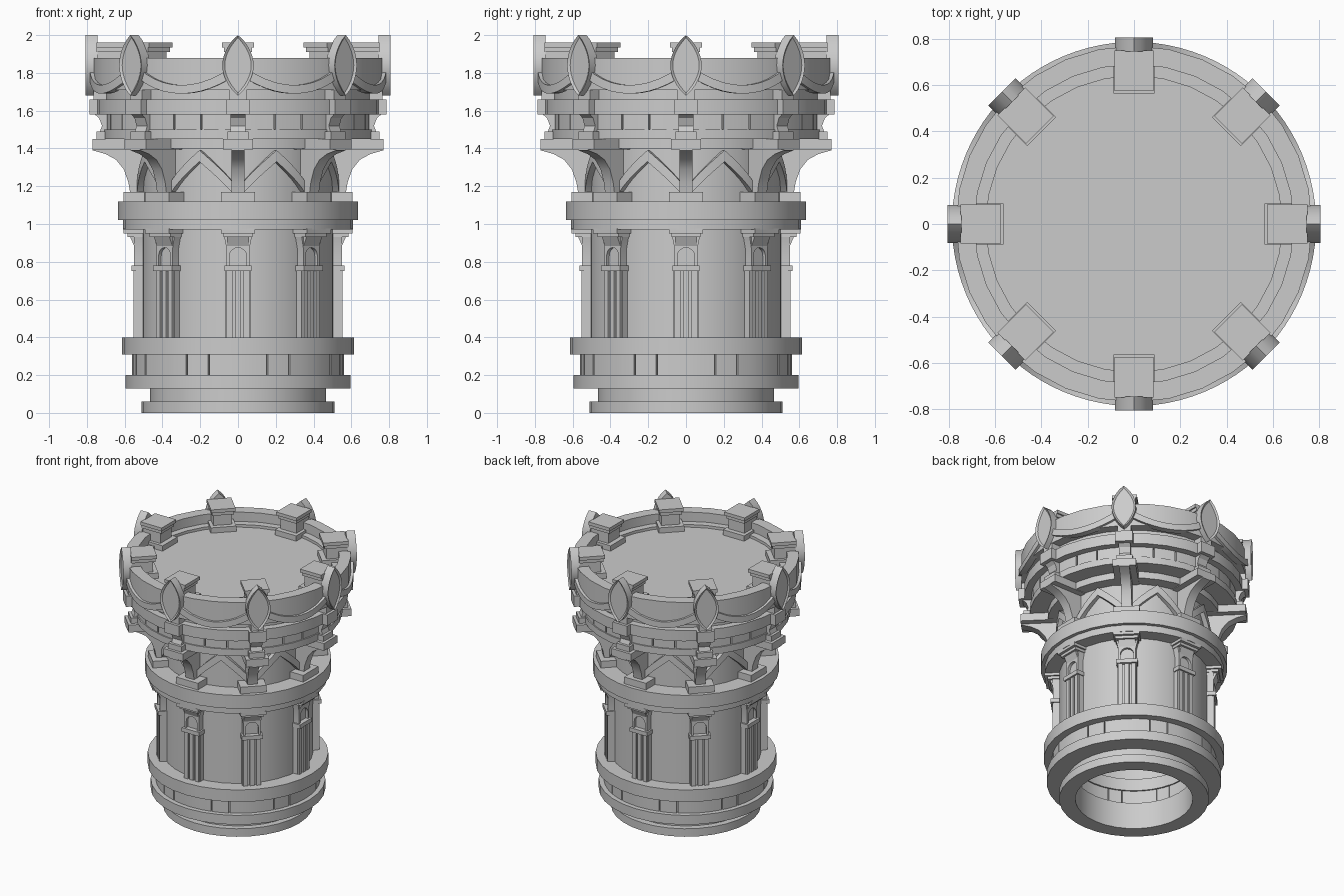
import bpy, bmesh, math
from mathutils import Matrix

cube = bpy.data.objects.get("Cube")
if cube:
    bpy.data.objects.remove(cube)

stone = bpy.data.materials.new("grey_stone")
stone.use_nodes = True
GREY = (0.6, 0.6, 0.6, 1)
stone.diffuse_color = GREY
stone.node_tree.nodes["Principled BSDF"].inputs["Base Color"].default_value = GREY
BAYS = 8
SEGS = 32


def finish(bm, name):
    bmesh.ops.recalc_face_normals(bm, faces=bm.faces)
    mesh = bpy.data.meshes.new(name)
    bm.to_mesh(mesh)
    bm.free()
    mesh.materials.append(stone)
    obj = bpy.data.objects.new(name, mesh)
    bpy.context.collection.objects.link(obj)
    return obj


def polar(r, a, z):
    return (r * math.sin(a), -r * math.cos(a), z)


def ring(name, r_in, r_out, z0, z1):
    """Hollow drum with a rectangular section."""
    bm = bmesh.new()
    section = [(r_in, z0), (r_out, z0), (r_out, z1), (r_in, z1)]
    loops = [[bm.verts.new(polar(r, math.tau * i / SEGS, z)) for r, z in section]
             for i in range(SEGS)]
    for i in range(SEGS):
        a, b = loops[i], loops[(i + 1) % SEGS]
        for j in range(4):
            k = (j + 1) % 4
            bm.faces.new((a[j], b[j], b[k], a[k]))
    return finish(bm, name)


def band(bm, r_in, r_out, a0, a1, low, high, steps):
    """Curved strip following the wall between two height functions of t."""
    rows = []
    for i in range(steps + 1):
        t = i / steps
        a = a0 + (a1 - a0) * t
        rows.append([bm.verts.new(polar(r, a, z)) for r, z in
                     ((r_in, low(t)), (r_out, low(t)), (r_out, high(t)), (r_in, high(t)))])
    for a, b in zip(rows, rows[1:]):
        for j in range(4):
            k = (j + 1) % 4
            bm.faces.new((a[j], b[j], b[k], a[k]))
    bm.faces.new(rows[0])
    bm.faces.new(rows[-1])


def prism(bm, points, place):
    """Extrude a 2D outline; place(u, v, side) gives the 3D position."""
    ends = [[bm.verts.new(place(u, v, s)) for u, v in points] for s in (0, 1)]
    caps = [bm.faces.new(e) for e in ends]
    n = len(points)
    for i in range(n):
        j = (i + 1) % n
        bm.faces.new((ends[0][i], ends[0][j], ends[1][j], ends[1][i]))
    return caps


def side_profile(bm, points, half):
    """Outline in radius and height, extruded across the width."""
    prism(bm, points, lambda r, z, s: ((2 * s - 1) * half, -r, z))


def face_profile(bm, points, r0, r1):
    """Outline in width and height, extruded outwards."""
    return prism(bm, points, lambda x, z, s: (x, -(r1 if s else r0), z))


def box(bm, half, r0, r1, z0, z1, x=0):
    face_profile(bm, [(x - half, z0), (x + half, z0), (x + half, z1), (x - half, z1)], r0, r1)


def around(name, build):
    """Repeat a front-facing part at every bay."""
    bm = bmesh.new()
    for i in range(BAYS):
        part = bmesh.new()
        build(part)
        part.transform(Matrix.Rotation(math.tau * i / BAYS, 4, 'Z'))
        temp = bpy.data.meshes.new("temp")
        part.to_mesh(temp)
        part.free()
        bm.from_mesh(temp)
        bpy.data.meshes.remove(temp)
    return finish(bm, name)


# Stacked drums, hollow from below
for name, r_in, r_out, z0, z1 in (
        ("base_foot", .4, .51, 0, .06), ("base_neck", .4, .465, .06, .13),
        ("lower_ring", .4, .595, .13, .2), ("lower_wall", .46, .535, .2, .31),
        ("base_ring", .42, .615, .31, .4), ("shaft", .44, .51, .4, .97),
        ("shaft_cornice", .44, .61, .97, 1.02), ("middle_ring", .44, .635, 1.02, 1.12),
        ("upper_shaft", .44, .505, 1.12, 1.42), ("corbel_ring", .44, .59, 1.4, 1.45),
        ("gallery_ring", .44, .71, 1.45, 1.5), ("gallery_wall", .5, .675, 1.5, 1.58),
        ("crown_ring", .5, .75, 1.58, 1.66), ("crown_neck", .5, .7, 1.66, 1.72),
        ("parapet", .69, .77, 1.71, 1.88), ("inner_ledge", .64, .7, 1.77, 1.81)):
    ring(name, r_in, r_out, z0, z1)

# Walkway floor
bm = bmesh.new()
bmesh.ops.create_cone(bm, cap_ends=True, segments=SEGS, radius1=.69, radius2=.69, depth=.04,
                      matrix=Matrix.Translation((0, 0, 1.77)))
finish(bm, "floor")


# Stone courses: one wide and one narrow block per bay
def course(r_in, r_out, z0, z1):
    def build(bm):
        for centre, half in ((0, 15.7), (22.5, 6)):
            a0, a1 = math.radians(centre - half), math.radians(centre + half)
            steps = 4 if half > 10 else 2
            band(bm, r_in, r_out, a0, a1, lambda t: z0, lambda t: z1, steps)
    return build


around("lower_blocks", course(.43, .56, .2, .31))
around("gallery_blocks", course(.6, .7, 1.5, 1.58))


# Pilasters with fluting, arched niche and flared capital
def pilaster(bm):
    box(bm, .065, .49, .54, .4, .76)
    for x in (-.045, 0, .045):
        box(bm, .015, .53, .553, .4, .75, x)
    box(bm, .072, .49, .565, .75, .78)
    arch = [(.045 * math.cos(math.pi * i / 8), .83 + .045 * math.sin(math.pi * i / 8))
            for i in range(9)]
    outline = [(.06, .78), (.06, .87), (.075, .94), (-.075, .94), (-.06, .87), (-.06, .78)]
    face_profile(bm, outline + [(-.045, .78)] + arch[::-1] + [(.045, .78)], .49, .55)
    box(bm, .05, .49, .53, .77, .89)
    side_profile(bm, [(.5, .88), (.548, .88), (.575, .94), (.5, .94)], .058)
    box(bm, .078, .49, .585, .93, .95)
    box(bm, .09, .49, .605, .95, .975)


around("pilasters", pilaster)


# Pointed arches in relief between the brackets
def pointed_arch(bm):
    for side in (0, 45):
        a0, a1 = math.radians(side), math.radians(22.5)
        band(bm, .48, .535, a0, a1, lambda t: 1.12 + .21 * t ** .8,
             lambda t: 1.18 + .21 * t ** .8, 6)


around("pointed_arches", pointed_arch)


# Curved brackets carrying the gallery
def bracket(bm):
    box(bm, .09, .48, .605, 1.12, 1.17)
    side_profile(bm, [(.49, 1.16), (.57, 1.16), (.58, 1.22), (.605, 1.29), (.645, 1.34),
                      (.7, 1.37), (.77, 1.39), (.77, 1.41), (.49, 1.41)], .035)
    box(bm, .08, .5, .77, 1.395, 1.45)
    box(bm, .055, .6, .75, 1.45, 1.49)
    side_profile(bm, [(.6, 1.48), (.735, 1.48), (.72, 1.52), (.735, 1.56), (.77, 1.59),
                      (.6, 1.59)], .04)
    box(bm, .06, .6, .785, 1.58, 1.66)
    box(bm, .045, .65, .765, 1.66, 1.71)


around("brackets", bracket)


# Draped swags hanging between the shields
def swag(bm):
    def sag(t):
        return (2 * t - 1) ** 2
    band(bm, .74, .787, math.radians(3), math.radians(42),
         lambda t: 1.69 + .08 * sag(t), lambda t: 1.735 + .09 * sag(t), 10)


around("swags", swag)


# Pointed oval shields with a raised rim
def shield(bm):
    half = [(.083 * math.sin(math.pi * i / 12) ** .78, 1.68 + .32 * i / 12) for i in range(13)]
    caps = face_profile(bm, half + [(-x, z) for x, z in half[-2:0:-1]], .745, .807)
    bmesh.ops.recalc_face_normals(bm, faces=bm.faces)
    bmesh.ops.inset_individual(bm, faces=[caps[1]], thickness=.013)
    bmesh.ops.translate(bm, verts=caps[1].verts, vec=(0, .01, 0))


around("shields", shield)


# Pedestals standing inside the parapet
def pedestal(bm):
    box(bm, .088, .565, .72, 1.78, 1.83)
    box(bm, .065, .6, .75, 1.82, 1.93)
    box(bm, .075, .585, .75, 1.91, 1.935)
    box(bm, .085, .575, .75, 1.935, 1.96)


around("pedestals", pedestal)

# Soft shading on the curved stone, sharp corners kept
bpy.ops.object.select_all(action='DESELECT')
for obj in bpy.context.scene.objects:
    if obj.type == 'MESH' and stone.name in obj.data.materials:
        obj.select_set(True)
        bpy.context.view_layer.objects.active = obj
bpy.ops.object.shade_smooth_by_angle(angle=math.radians(25))
